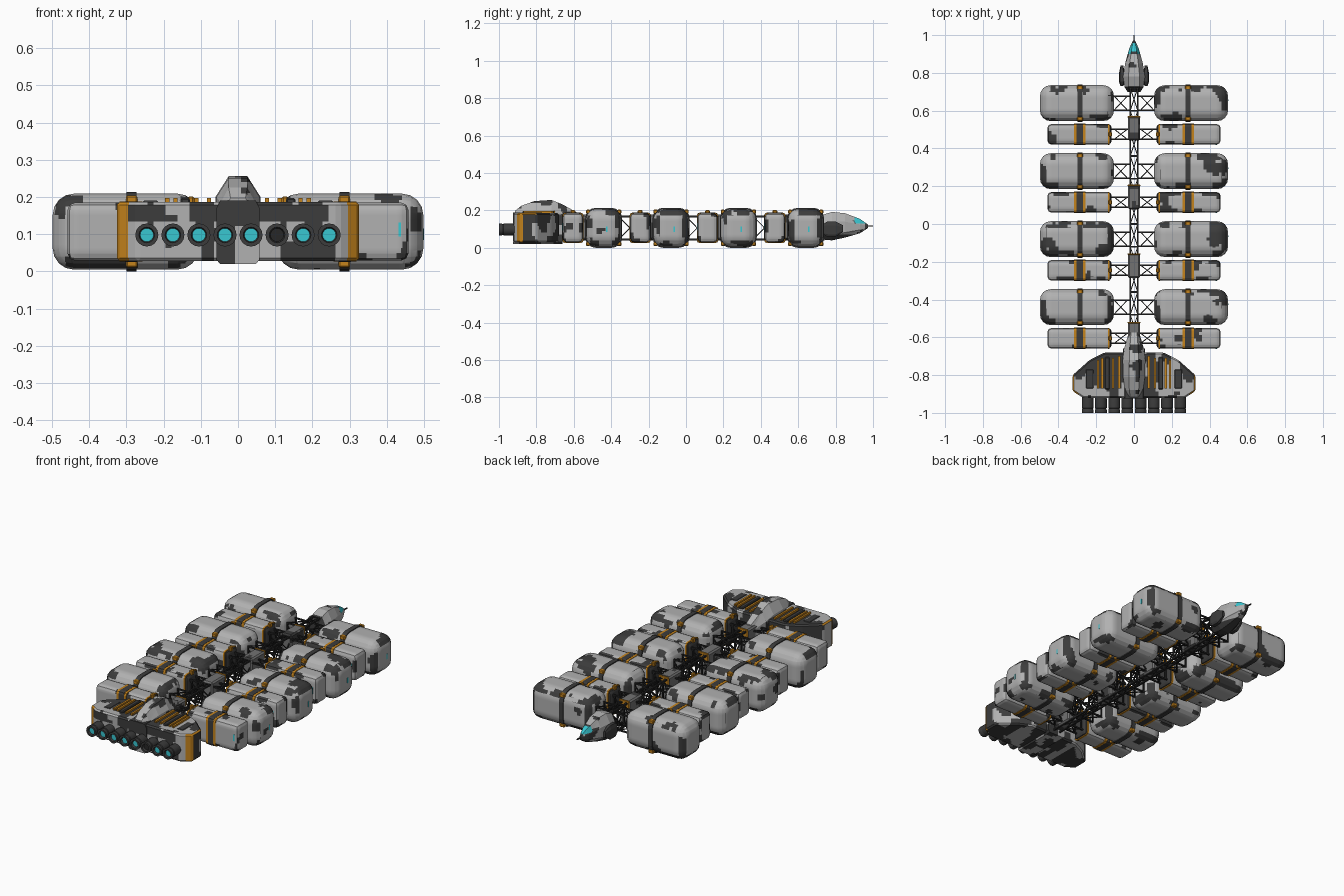
import bpy, bmesh, math
from mathutils import Vector, Matrix, noise

if "Cube" in bpy.data.objects:
    bpy.data.objects.remove(bpy.data.objects["Cube"])

MATS = []
for name, rgb in (("light_grey", (0.44, 0.44, 0.44)), ("dark_grey", (0.045, 0.045, 0.045)),
                  ("mid_grey", (0.17, 0.17, 0.17)), ("near_black", (0.02, 0.02, 0.02)),
                  ("orange", (0.56, 0.23, 0.012)), ("cyan", (0.04, 0.57, 0.64))):
    MATS.append(bpy.data.materials.new(name))
    MATS[-1].diffuse_color = (*rgb, 1)
LIGHT, DARK, MID, BLACK, ORANGE, CYAN = range(6)


def finish(bm, name, smooth=None):
    bmesh.ops.recalc_face_normals(bm, faces=bm.faces)
    me = bpy.data.meshes.new(name)
    bm.to_mesh(me)
    bm.free()
    for m in MATS:
        me.materials.append(m)
    ob = bpy.data.objects.new(name, me)
    bpy.context.collection.objects.link(ob)
    if smooth:
        bpy.ops.object.select_all(action='DESELECT')
        ob.select_set(True)
        bpy.context.view_layer.objects.active = ob
        bpy.ops.object.shade_smooth_by_angle(angle=math.radians(smooth))


def merge(bm, t, color):
    vs = {v: bm.verts.new(v.co) for v in t.verts}
    for f in t.faces:
        bm.faces.new([vs[v] for v in f.verts]).material_index = color
    t.free()


def box(bm, c, s, color, bevel=0, seg=1, only_x=False):
    t = bmesh.new()
    bmesh.ops.create_cube(t, size=1, matrix=Matrix.Translation(c) @ Matrix.Diagonal((*s, 1)))
    if bevel:
        es = [e for e in t.edges if not only_x or abs(e.verts[0].co.x - e.verts[1].co.x) > 1e-4]
        bmesh.ops.bevel(t, geom=es, offset=bevel, segments=seg, profile=0.5, affect='EDGES')
    merge(bm, t, color)


def beam(bm, a, b, r):
    d, t = Vector(b) - Vector(a), bmesh.new()
    m = Matrix.Translation((Vector(a) + Vector(b)) / 2) @ d.to_track_quat('Z', 'Y').to_matrix().to_4x4()
    bmesh.ops.create_cube(t, size=1, matrix=m @ Matrix.Diagonal((2 * r, 2 * r, d.length, 1)))
    merge(bm, t, BLACK)


def skin(t, rings):
    n = len(rings[0])
    fs = [t.faces.new((p[i], p[(i + 1) % n], q[(i + 1) % n], q[i])) for p, q in zip(rings, rings[1:]) for i in range(n)]
    return fs + [t.faces.new(rings[0]), t.faces.new(rings[-1])]


def loft(bm, sections, color, x0=0):
    # chamfered sections along y: (y, half width, z0, z1, chamfer x, chamfer z)
    t, rings = bmesh.new(), []
    for y, w, z0, z1, cx, cz in sections:
        b = z0 + cz * 0.6
        pts = [(w, b), (w, z1 - cz), (w - cx, z1), (cx - w, z1), (-w, z1 - cz), (-w, b), (cx - w, z0), (w - cx, z0)]
        rings.append([t.verts.new((x0 + x, y, z)) for x, z in pts])
    skin(t, rings)
    merge(bm, t, color)


def camo(bm, step, rule):
    # cut the surface into small panels, then colour each panel by the rule
    bmesh.ops.recalc_face_normals(bm, faces=bm.faces)
    for ax in range(3):
        vals = [v.co[ax] for v in bm.verts]
        lo, span = min(vals), max(vals) - min(vals)
        d = Vector([float(k == ax) for k in range(3)])
        n = int(span / step)
        for i in range(1, n):
            bmesh.ops.bisect_plane(bm, geom=bm.verts[:] + bm.edges[:] + bm.faces[:], plane_co=d * (lo + span * i / n), plane_no=d)
    bm.normal_update()
    for f in bm.faces:
        f.material_index = rule(f.calc_center_median(), f.normal)


def patch(c, n, scale, limit, edge=0.0):
    return DARK if noise.noise(c * scale) + (edge if max(map(abs, n)) < 0.95 else 0) > limit else LIGHT


def big_rule(c, n):
    return patch(c, n, 12, 0.42, 0.44 if abs(abs(c.x) - 0.302) > 0.12 else 0.2)


def small_rule(c, n):
    return DARK if abs(c.x) < 0.132 else patch(c, n, 13, 0.42, 0.25)


BIG = [0.64 - 0.36 * i for i in range(4)]
SMALL = [0.475 - 0.36 * i for i in range(4)]
for s, side in ((-1, "left"), (1, "right")):
    for i, y in enumerate(BIG):
        # large rounded tank, then its strap, clamps and marker light
        bm = bmesh.new()
        box(bm, (s * 0.302, y, 0.107), (0.392, 0.19, 0.204), LIGHT, 0.057, 4)
        camo(bm, 0.016, big_rule)
        finish(bm, f"large_tank_{side}_{i}", 35)
        bm = bmesh.new()
        box(bm, (s * 0.286, y, 0.107), (0.027, 0.198, 0.214), DARK, 0.058, 4, True)
        for a in (-1, 1):
            for z in (0.193, 0.021):
                box(bm, (s * 0.286, y + a * 0.083, z), (0.031, 0.022, 0.022), ORANGE, 0.004)
        if s > 0:
            box(bm, (0.497, y + 0.016, 0.1), (0.005, 0.008, 0.03), CYAN)
        finish(bm, f"large_tank_strap_{side}_{i}")
    for i, y in enumerate(SMALL):
        # small box tank, then its bands, valve and marker light
        bm = bmesh.new()
        box(bm, (s * 0.288, y, 0.107), (0.34, 0.108, 0.156), LIGHT, 0.02, 2)
        camo(bm, 0.016, small_rule)
        finish(bm, f"small_tank_{side}_{i}", 35)
        bm = bmesh.new()
        for x, w, g, c in ((0.287, 0.034, 0.007, DARK), (0.311, 0.014, 0.005, ORANGE),
                           (0.263, 0.014, 0.005, ORANGE), (0.134, 0.009, 0.003, ORANGE)):
            box(bm, (s * x, y, 0.107), (w, 0.108 + g, 0.156 + g), c, 0.016, 2, True)
        box(bm, (s * 0.126, y, 0.187), (0.018, 0.026, 0.03), ORANGE, 0.005)
        if s > 0:
            box(bm, (0.435, y - 0.0535, 0.113), (0.007, 0.004, 0.038), CYAN)
        finish(bm, f"small_tank_bands_{side}_{i}")
    # cross trusses out to the tanks
    bm = bmesh.new()
    x0, xm, xe, x1 = s * 0.02, s * 0.035, s * 0.105, s * 0.125
    for y, h in [(y, 0.037) for y in BIG] + [(y, 0.027) for y in SMALL]:
        for a in (-h, h):
            for z in (0.06, 0.155):
                beam(bm, (x0, y + a, z), (x1, y + a, z), 0.004)
                beam(bm, (xm, y + a, z), (xe, y - a, z), 0.0025)
            beam(bm, (x0, y + a, 0.06), (x1, y + a, 0.155), 0.0025)
            beam(bm, (xe, y + a, 0.06), (xe, y + a, 0.155), 0.004)
    finish(bm, f"cross_truss_{side}")

# central spine truss
bm = bmesh.new()
X, Z0, Z1 = 0.02, 0.045, 0.168
for x in (-X, X):
    for z in (Z0, Z1):
        beam(bm, (x, -0.7, z), (x, 0.74, z), 0.0045)
for i in range(11):
    y, e = -0.6 + 0.12 * i, -0.48 + 0.12 * i
    for z in (Z0, Z1):
        beam(bm, (-X, e, z), (X, e, z), 0.004)
        beam(bm, (-X, y, z), (X, e, z), 0.0025)
        beam(bm, (X, y, z), (-X, e, z), 0.0025)
    for x in (-X, X):
        beam(bm, (x, e, Z0), (x, e, Z1), 0.004)
        beam(bm, (x, y, Z0), (x, e, Z1), 0.0025)
        beam(bm, (x, y, Z1), (x, e, Z0), 0.0025)
finish(bm, "spine_truss")

# equipment boxes on the spine
for i in range(4):
    y, bm = 0.505 - 0.363 * i, bmesh.new()
    box(bm, (0, y, 0.112), (0.066, 0.128, 0.135), MID, 0.008)
    camo(bm, 0.02, lambda c, n: MID if noise.noise(c * 14) < 0.2 else DARK)
    box(bm, (0, y + 0.062, 0.16), (0.068, 0.008, 0.046), ORANGE, 0.003)
    finish(bm, f"spine_box_{i}")


# nose cabin with cyan window, side pods and antenna
def nose_rule(c, n):
    if 0.895 < c.y < 0.96 and c.z > 0.132:
        return CYAN if c.y > 0.908 else DARK
    return DARK if c.z < 0.07 or c.y < 0.73 or c.y > 0.96 else patch(c, n, 17, 0.25)


bm = bmesh.new()
loft(bm, [(0.70, 0.035, 0.06, 0.15, 0.012, 0.03), (0.725, 0.05, 0.045, 0.175, 0.02, 0.04),
          (0.78, 0.058, 0.04, 0.192, 0.028, 0.05), (0.85, 0.047, 0.055, 0.185, 0.024, 0.045),
          (0.93, 0.025, 0.078, 0.155, 0.013, 0.03), (0.972, 0.005, 0.105, 0.125, 0.002, 0.006)], LIGHT)
camo(bm, 0.014, nose_rule)
finish(bm, "nose_cabin")
bm = bmesh.new()
beam(bm, (0, 0.96, 0.117), (0, 1.0, 0.117), 0.003)
for s in (-1, 1):
    loft(bm, [(0.73, 0.008, 0.075, 0.125, 0.003, 0.01), (0.755, 0.016, 0.06, 0.14, 0.006, 0.02),
              (0.80, 0.015, 0.06, 0.14, 0.006, 0.02), (0.84, 0.007, 0.085, 0.12, 0.003, 0.01)], DARK, s * 0.064)
finish(bm, "nose_pods_and_antenna")


# engine block: plan outline extruded upward, orange corners
def block_rule(c, n):
    if (abs(c.x) > 0.298 and c.y < -0.87 and abs(n.z) < 0.8) or (n.z > 0.5 and abs(c.x) > 0.313 and c.y < -0.8):
        return ORANGE
    top, rear = n.z > 0.5, n.y < -0.5
    lift = (0.2 if abs(c.x) < 0.2 else 0.0) if top else (0.35 if c.z > 0.135 else -0.1) if rear else 0.2
    return patch(Vector((c.x * 1.6, c.y, c.z * 0.7)), n, 10, 0.12 - lift)


bm = bmesh.new()
half = [(0.155, -0.68), (0.235, -0.72), (0.325, -0.80), (0.325, -0.885), (0.27, -0.92)]
plan = half + [(-x, y) for x, y in reversed(half)]
skin(bm, [[bm.verts.new((x, y, z)) for x, y in plan] for z in (0.028, 0.187)])
bmesh.ops.recalc_face_normals(bm, faces=bm.faces)
bmesh.ops.bevel(bm, geom=bm.edges[:], offset=0.008, segments=1, affect='EDGES')
camo(bm, 0.016, block_rule)
finish(bm, "engine_block")

# keel through the block
bm = bmesh.new()
loft(bm, [(-0.925, 0.058, 0.02, 0.19, 0.01, 0.02), (-0.66, 0.058, 0.02, 0.19, 0.01, 0.02)], DARK)
camo(bm, 0.016, lambda c, n: DARK if c.z > 0.13 else patch(c, n, 15, 0.0))
finish(bm, "engine_keel")

# pipes and dark plates on top of the block
bm = bmesh.new()
for s in (-1, 1):
    for x, y0 in ((0.078, -0.70), (0.112, -0.71), (0.168, -0.71), (0.19, -0.72)):
        box(bm, (s * x, (y0 - 0.87) / 2, 0.19), (0.011, y0 + 0.87, 0.014), ORANGE)
    box(bm, (s * 0.142, -0.79, 0.189), (0.025, 0.17, 0.016), DARK, 0.004)
    box(bm, (s * 0.235, -0.82, 0.186), (0.04, 0.1, 0.008), DARK, 0.003)
finish(bm, "engine_pipes")

# command hump on the rear
bm = bmesh.new()
loft(bm, [(-0.915, 0.04, 0.12, 0.197, 0.02, 0.03), (-0.88, 0.047, 0.12, 0.225, 0.022, 0.04),
          (-0.81, 0.058, 0.11, 0.25, 0.032, 0.05), (-0.72, 0.06, 0.11, 0.256, 0.035, 0.055),
          (-0.66, 0.052, 0.10, 0.232, 0.03, 0.05), (-0.575, 0.028, 0.09, 0.185, 0.012, 0.03)], LIGHT)
camo(bm, 0.015, lambda c, n: patch(c, n, 13, 0.22))
finish(bm, "command_hump")

# eight engine nozzles with glowing discs, one unlit
PROFILE = ((-0.90, 0.027), (-0.925, 0.031), (-0.975, 0.031), (-0.978, 0.028), (-0.985, 0.031),
           (-1.0, 0.031), (-1.0, 0.021), (-0.988, 0.018))
for i in range(8):
    bm, x = bmesh.new(), -0.245 + 0.07 * i
    circle = [(math.cos(a * math.pi / 8), math.sin(a * math.pi / 8)) for a in range(16)]
    for f in skin(bm, [[bm.verts.new((x + r * u, y, 0.098 + r * v)) for u, v in circle] for y, r in PROFILE]):
        f.material_index = DARK
    f.material_index = BLACK if i == 5 else CYAN
    finish(bm, f"nozzle_{i}", 35)

for m in bpy.data.materials:
    if m.users and not m.is_grease_pencil:
        m.use_nodes = True
        m.node_tree.nodes["Principled BSDF"].inputs["Base Color"].default_value = m.diffuse_color
